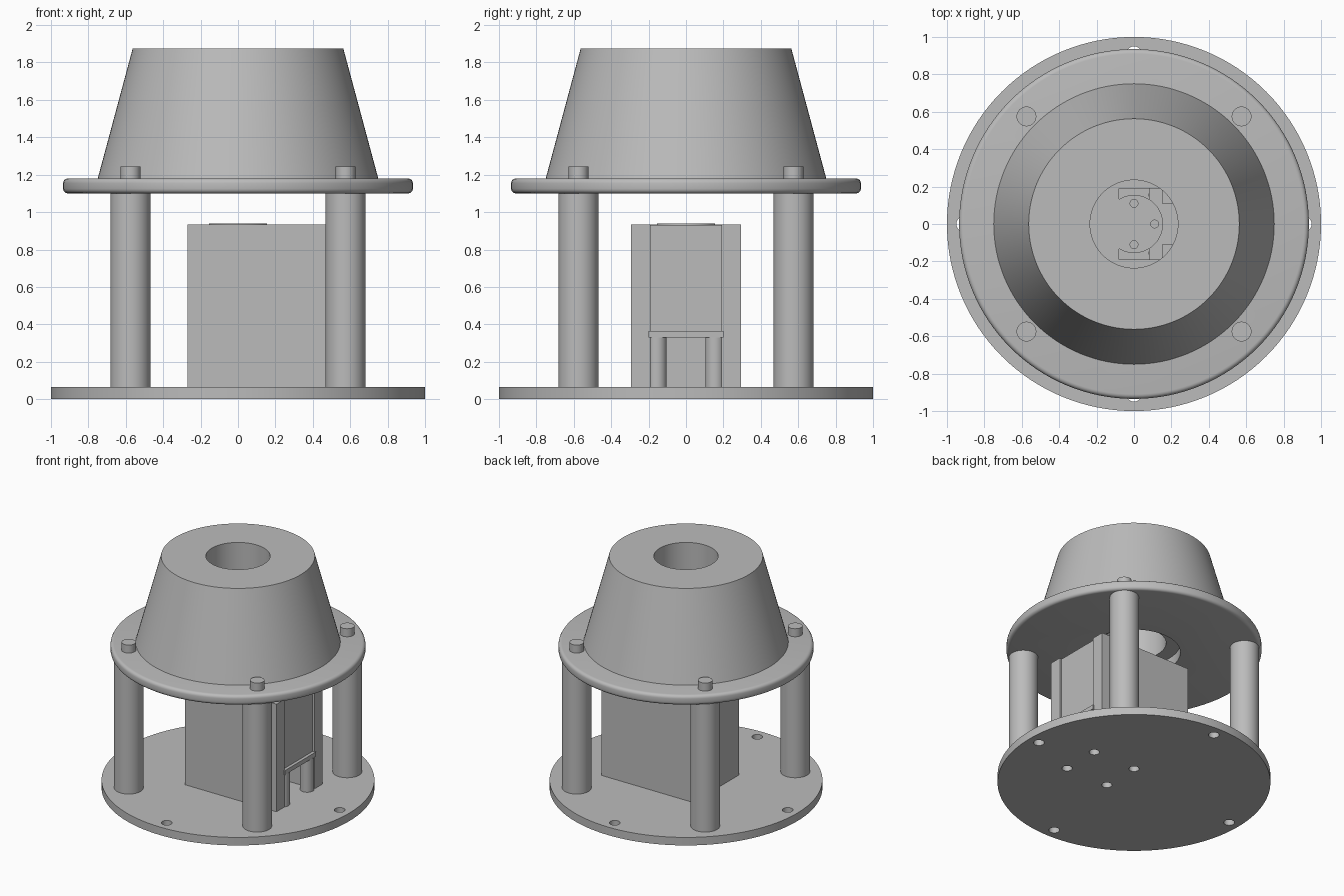
import bpy
from math import radians

if "Cube" in bpy.data.objects:
    bpy.data.objects.remove(bpy.data.objects["Cube"], do_unlink=True)

grey = bpy.data.materials.new("plain grey")
grey.use_nodes = True
colour = (0.5, 0.5, 0.5, 1)
grey.diffuse_color = colour
grey.node_tree.nodes["Principled BSDF"].inputs["Base Color"].default_value = colour


def finish(ob, name):
    ob.name = name
    ob.data.materials.append(grey)
    return ob


def cylinder(name, r, z0, z1, x=0, y=0, r2=None, sides=96):
    bpy.ops.mesh.primitive_cone_add(vertices=sides, radius1=r, radius2=r if r2 is None else r2,
                                    depth=z1 - z0, location=(x, y, (z0 + z1) / 2))
    return finish(bpy.context.object, name)


def block(name, x0, x1, y0, y1, z0, z1):
    bpy.ops.mesh.primitive_cube_add(size=1, location=((x0 + x1) / 2, (y0 + y1) / 2, (z0 + z1) / 2))
    ob = bpy.context.object
    ob.scale = (x1 - x0, y1 - y0, z1 - z0)
    bpy.ops.object.transform_apply(location=False, rotation=False)
    return finish(ob, name)


def select(ob):
    bpy.ops.object.select_all(action="DESELECT")
    ob.select_set(True)
    bpy.context.view_layer.objects.active = ob


def cut(ob, cutters):
    for c in cutters:
        m = ob.modifiers.new("cut", "BOOLEAN")
        m.operation = "DIFFERENCE"
        m.solver = "EXACT"
        m.object = c
        select(ob)
        bpy.ops.object.modifier_apply(modifier=m.name)
        bpy.data.objects.remove(c, do_unlink=True)


def smooth(ob):
    select(ob)
    bpy.ops.object.shade_smooth_by_angle(angle=radians(30))


FLOOR = 0.065
around = [(1, 0), (-1, 0), (0, 1), (0, -1)]
corners = [(sx, sy) for sx in (-1, 1) for sy in (-1, 1)]
standoffs = [(0.32 + 0.19 * sx, 0.155 * sy) for sx, sy in corners]

# Base disc with rim holes and standoff screw holes
base = cylinder("base_disc", 1, 0, FLOOR, sides=128)
cut(base, [cylinder("cutter", 0.04, -0.1, 0.2, 0.91 * x, 0.91 * y, sides=32) for x, y in around]
    + [cylinder("cutter", 0.038, -0.1, 0.2, x, y, sides=32) for x, y in standoffs])
smooth(base)

# Posts with pins that pass through the upper plate
for sx, sy in corners:
    smooth(cylinder("post", 0.107, FLOOR, 1.1, 0.575 * sx, 0.575 * sy, sides=48))
    smooth(cylinder("post_pin", 0.053, 1.1, 1.245, 0.575 * sx, 0.575 * sy, sides=32))

# Upper plate with rounded rim
plate = cylinder("upper_plate", 0.935, 1.1, 1.18, sides=128)
bevel = plate.modifiers.new("rim", "BEVEL")
bevel.width = 0.025
bevel.segments = 4
select(plate)
bpy.ops.object.modifier_apply(modifier="rim")
cut(plate, [cylinder("cutter", 0.34, 1, 1.3)])
smooth(plate)

# Tapered housing with a central bore
cone = cylinder("tapered_housing", 0.75, 1.18, 1.875, r2=0.563, sides=128)
cut(cone, [cylinder("cutter", 0.235, 1, 2)])
smooth(cone)

# Central bracket, open towards +x
bracket = block("bracket", -0.27, 0.55, -0.293, 0.293, FLOOR, 0.935)
cut(bracket, [block("cutter", -0.08, 0.8, -0.19, 0.19, 0, 1.1)])

# Inner rails and cover panel above the board
for s in (-1, 1):
    y0, y1 = sorted((0.11 * s, 0.19 * s))
    block("rail", 0.15, 0.5, y0, y1, 0.39, 0.93)
block("cover_panel", 0.5, 0.535, -0.19, 0.19, 0.365, 0.93)

# Board on four standoffs
block("board", 0.08, 0.56, -0.2, 0.2, 0.33, 0.365)
for x, y in standoffs:
    smooth(cylinder("standoff", 0.052, FLOOR, 0.33, x, y, sides=32))

# Motor with four mounting holes in its face
motor = cylinder("motor", 0.155, 0.39, 0.938, sides=64)
cut(motor, [cylinder("cutter", 0.021, 0.86, 1, 0.11 * x, 0.11 * y, sides=24) for x, y in around])
smooth(motor)
